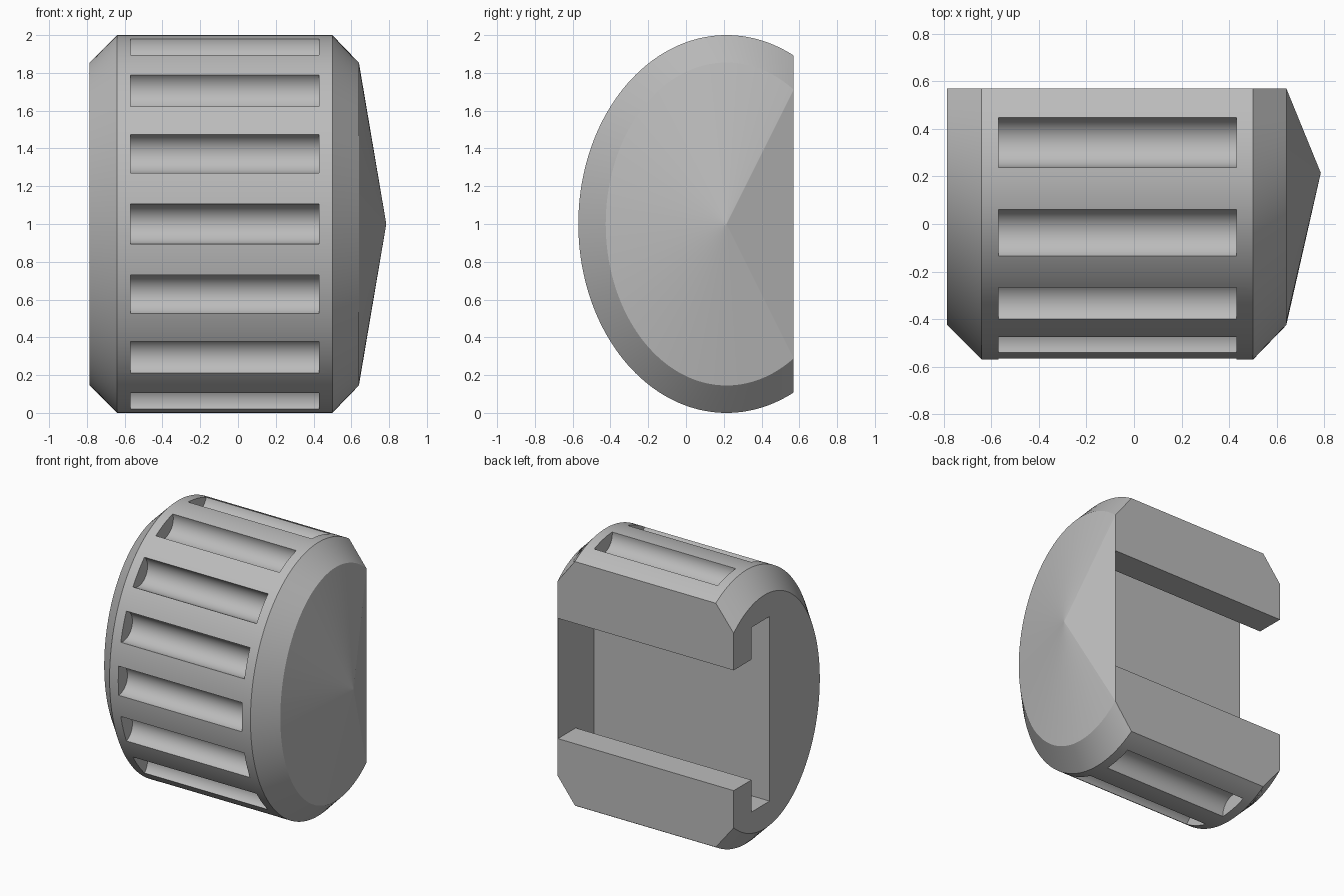
import bpy, bmesh, math
from mathutils import Matrix

cube = bpy.data.objects.get("Cube")
if cube:
    bpy.data.objects.remove(cube, do_unlink=True)

RY, RZ = 0.785, 1.0          # half depth and half height of the oval
CY, CZ = 0.215, 1.0          # oval centre
BACK = 0.57                  # flat back plane
CHAMFER = 0.145
STEPS = 112

grey = bpy.data.materials.new("grey plastic")
grey.use_nodes = True
colour = (0.5, 0.5, 0.5, 1)
grey.diffuse_color = colour
grey.node_tree.nodes["Principled BSDF"].inputs["Base Color"].default_value = colour


def make_object(name, bm):
    bmesh.ops.recalc_face_normals(bm, faces=bm.faces)
    mesh = bpy.data.meshes.new(name)
    bm.to_mesh(mesh)
    bm.free()
    mesh.materials.append(grey)
    obj = bpy.data.objects.new(name, mesh)
    bpy.context.collection.objects.link(obj)
    return obj


def oval_ring(bm, x, inset):
    """Oval outline cut off by the flat back."""
    ry, rz = RY - inset, RZ - inset
    limit = math.acos((CY - BACK) / ry)
    angles = [limit * (2 * i / STEPS - 1) for i in range(STEPS + 1)]
    return [bm.verts.new((x, CY - ry * math.cos(a), CZ + rz * math.sin(a)))
            for a in angles]


# Chamfered body with a shallow pointed cap on one end
bm = bmesh.new()
rings = [oval_ring(bm, x, inset) for x, inset in
         ((-0.785, CHAMFER), (-0.64, 0), (0.5, 0), (0.64, CHAMFER))]
for a, b in zip(rings, rings[1:]):
    for i in range(STEPS):
        bm.faces.new((a[i], a[i + 1], b[i + 1], b[i]))
bm.faces.new(rings[0])
bm.faces.new([r[0] for r in rings] + [r[-1] for r in reversed(rings)])
tip = bm.verts.new((0.785, CY, CZ))
last = rings[-1]
for i in range(STEPS + 1):
    bm.faces.new((last[i], last[(i + 1) % (STEPS + 1)], tip))
body = make_object("grip_body", bm)

# Round grip grooves, centred on the oval surface
bm = bmesh.new()
for deg in (0, 22, 45.2, 71, 99.5):
    for side in ((1, -1) if deg else (1,)):
        a = math.radians(deg * side)
        place = Matrix.Translation((-0.07, CY - RY * math.cos(a), CZ + RZ * math.sin(a)))
        bmesh.ops.create_cone(bm, cap_ends=True, segments=48, radius1=0.107,
                              radius2=0.107, depth=1.0,
                              matrix=place @ Matrix.Rotation(math.pi / 2, 4, "Y"))
grooves = make_object("groove_cutter", bm)

# T-shaped slot, open at the back and at one end
bm = bmesh.new()
half = [(1.0, 0.44), (0.365, 0.44), (0.365, 0.675), (0.155, 0.675)]
outline = half + [(y, -z) for y, z in reversed(half)]
face = bm.faces.new([bm.verts.new((-1, y, CZ + z)) for y, z in outline])
new = bmesh.ops.extrude_face_region(bm, geom=[face])["geom"]
bmesh.ops.translate(bm, vec=(1.637, 0, 0),
                    verts=[v for v in new if isinstance(v, bmesh.types.BMVert)])
slot = make_object("slot_cutter", bm)

# Carve the body, then remove the cutters
bpy.ops.object.select_all(action="DESELECT")
body.select_set(True)
bpy.context.view_layer.objects.active = body
for cutter in (grooves, slot):
    cutter.hide_render = True
    mod = body.modifiers.new(cutter.name, "BOOLEAN")
    mod.operation, mod.solver, mod.object = "DIFFERENCE", "EXACT", cutter
    bpy.ops.object.modifier_apply(modifier=mod.name)
    bpy.data.objects.remove(cutter, do_unlink=True)

# Smooth rounds with crisp edges, flat facets on the pointed cap
bpy.ops.object.shade_smooth_by_angle(angle=math.radians(25))
for poly in body.data.polygons:
    if poly.center.x > 0.64:
        poly.use_smooth = False
